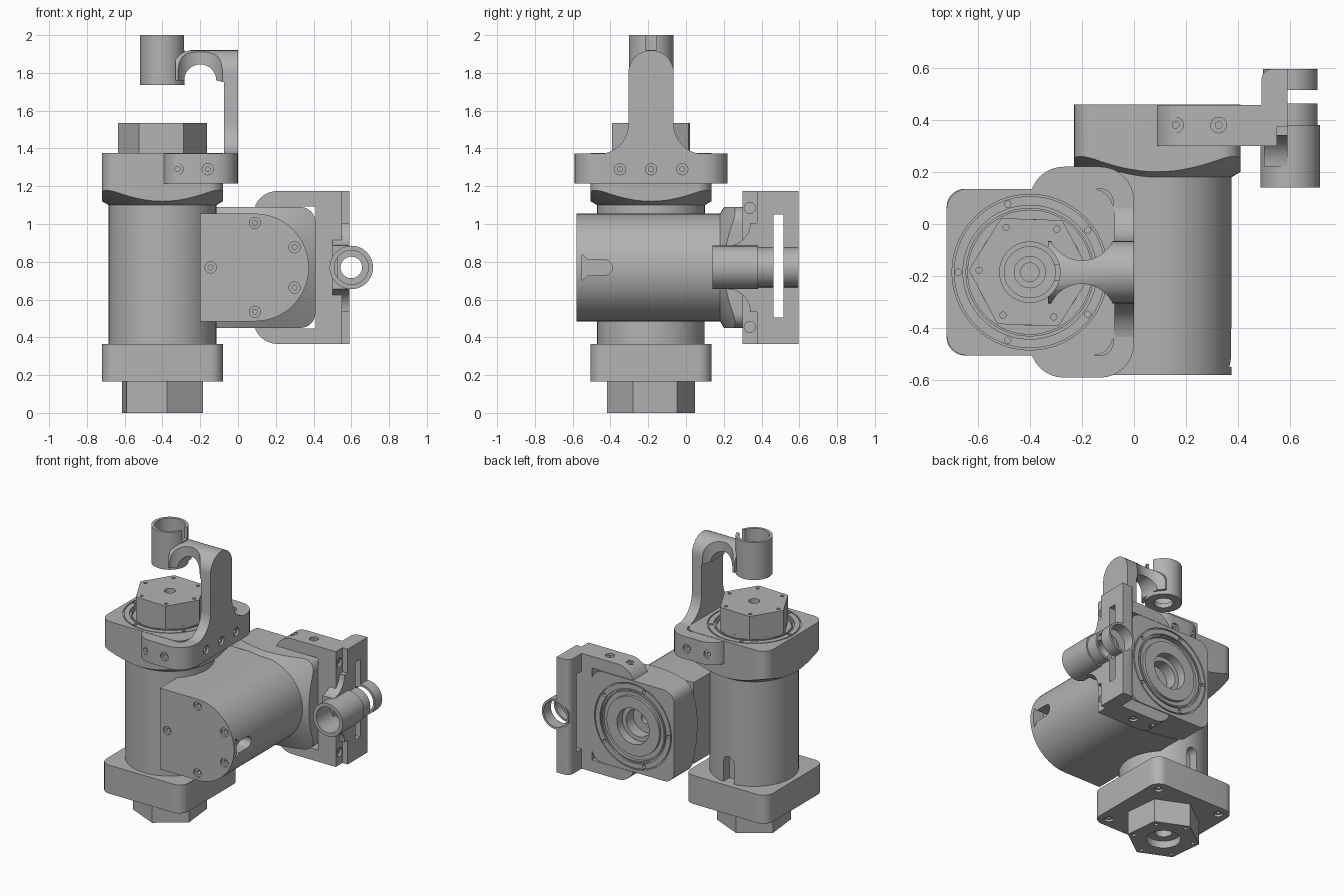
import bpy, bmesh, math

cube = bpy.data.objects.get("Cube")
if cube:
    bpy.data.objects.remove(cube, do_unlink=True)

grey = bpy.data.materials.new("machined grey")
grey.use_nodes = True
colour = (0.45, 0.45, 0.45, 1)
grey.diffuse_color = colour
grey.node_tree.nodes["Principled BSDF"].inputs["Base Color"].default_value = colour

# In-plane (u, v) and depth w mapped to world for each extrusion axis
PLACE = {"X": lambda u, v, w: (w, u, v),
         "Y": lambda u, v, w: (u, w, v),
         "Z": lambda u, v, w: (u, v, w)}


def arc(cu, cv, r, a0, a1, n=16):
    angles = [math.radians(a0 + (a1 - a0) * i / n) for i in range(n + 1)]
    return [(cu + r * math.cos(a), cv + r * math.sin(a)) for a in angles]


def circle(cu, cv, r, n=64, turn=0):
    return arc(cu, cv, r, turn, turn + 360, n)[:-1]


def rounded(u0, u1, v0, v1, r):
    return (arc(u1 - r, v1 - r, r, 0, 90, 8) + arc(u0 + r, v1 - r, r, 90, 180, 8)
            + arc(u0 + r, v0 + r, r, 180, 270, 8) + arc(u1 - r, v0 + r, r, 270, 360, 8))


def loft(name, low, high, w0, w1, axis):
    bm = bmesh.new()
    put = PLACE[axis]
    a = [bm.verts.new(put(u, v, w0)) for u, v in low]
    b = [bm.verts.new(put(u, v, w1)) for u, v in high]
    bm.faces.new(a)
    bm.faces.new(b)
    for i in range(len(a)):
        j = (i + 1) % len(a)
        bm.faces.new((a[i], a[j], b[j], b[i]))
    bmesh.ops.recalc_face_normals(bm, faces=bm.faces)
    mesh = bpy.data.meshes.new(name)
    bm.to_mesh(mesh)
    bm.free()
    mesh.materials.append(grey)
    obj = bpy.data.objects.new(name, mesh)
    bpy.context.collection.objects.link(obj)
    return obj


def prism(name, pts, w0, w1, axis):
    return loft(name, pts, pts, w0, w1, axis)


def box(name, x, y, z):
    return prism(name, [(x[0], y[0]), (x[1], y[0]), (x[1], y[1]), (x[0], y[1])], *z, "Z")


def combine(target, tools, operation="DIFFERENCE"):
    for tool in tools:
        mod = target.modifiers.new("shape", "BOOLEAN")
        mod.operation, mod.solver, mod.object = operation, "EXACT", tool
        graph = bpy.context.evaluated_depsgraph_get()
        mesh = bpy.data.meshes.new_from_object(target.evaluated_get(graph))
        target.modifiers.clear()
        target.data = mesh
        bpy.data.objects.remove(tool, do_unlink=True)
    return target


def drill(target, spots, r, face, depth, axis):
    # Blind holes; the sign of depth is the drilling direction
    start = face - math.copysign(0.01, depth)
    combine(target, [prism("drill", circle(u, v, r, 64 if r > 0.05 else 16), start, face + depth, axis)
                     for u, v in spots])


def bolts(target, spots, face, side, axis):
    drill(target, spots, 0.03, face, 0.015 * side, axis)
    drill(target, spots, 0.013, face, 0.05 * side, axis)


def groove(target, cu, cv, r0, r1, face, depth, axis):
    ring = prism("ring", circle(cu, cv, r1), face + 0.01, face - depth, axis)
    combine(ring, [prism("core", circle(cu, cv, r0), face + 0.05, face - 0.1, axis)])
    combine(target, [ring])


def polar(cu, cv, r, angles):
    return [arc(cu, cv, r, a, a, 1)[0] for a in angles]


def motor_flange(name, cu, cv, w0, w1, axis):
    # Square flange whose back corners are turned off by a cone
    h = 0.32
    part = prism(name, rounded(cu - h, cu + h, cv - h, cv + h, 0.08), w0, w1, axis)
    cone = loft("cone", circle(cu, cv, 0.285), circle(cu, cv, 0.81), w0, w1 + 0.03, axis)
    combine(part, [cone], "INTERSECT")
    for r0, r1, depth in ((0.292, 0.299, 0.008), (0.247, 0.257, 0.012), (0.205, 0.238, 0.02)):
        groove(part, cu, cv, r0, r1, w1, depth, axis)
    drill(part, polar(cu, cv, 0.275, range(36, 360, 72)), 0.012, w1, -0.03, axis)
    return part


VX, VY = -0.40, -0.185   # upright motor axis
HX, HZ = 0.09, 0.77      # level motor axis
TX = 0.60                # side tube axis

# Upright motor
body = prism("upright_body", circle(VX, VY, 0.285), 0.36, 1.11, "Z")
slot = [(VX - 0.04, 0.3), (VX + 0.04, 0.3)] + arc(VX, 0.51, 0.04, 0, 180)
combine(body, [prism("slot", slot, 0.03, 0.2, "Y")])
motor_flange("upright_flange", VX, VY, 1.10, 1.375, "Z")
base = prism("base_flange", rounded(VX - 0.32, VX + 0.32, VY - 0.32, VY + 0.32, 0.07), 0.165, 0.365, "Z")
bolts(base, polar(VX, VY, 0.35, (45, 135, 225, 315)), 0.165, 1, "Z")

# Hexagonal hubs
lower = prism("lower_hex_hub", circle(VX, VY, 0.235, 6, 36), 0, 0.17, "Z")
drill(lower, [(VX, VY)], 0.11, 0, 0.05, "Z")
drill(lower, [(VX, VY)], 0.055, 0, 0.1, "Z")
drill(lower, polar(VX, VY, 0.195, range(36, 396, 60)), 0.012, 0, 0.03, "Z")
upper = prism("upper_hex_hub", circle(VX, VY, 0.235, 6, -2), 1.34, 1.535, "Z")
drill(upper, [(VX, VY)], 0.036, 1.535, -0.06, "Z")
drill(upper, polar(VX, VY, 0.195, range(-2, 358, 60)), 0.012, 1.535, -0.03, "Z")

# Level motor
outline = [(-0.2, HZ - 0.285)] + arc(HX, HZ, 0.285, -90, 90, 32) + [(-0.2, HZ + 0.285)]
body = prism("level_body", outline, -0.58, 0.2, "Y")
slot = ([(-0.55, HZ + 0.07), (-0.55, HZ - 0.07), (-0.52, HZ - 0.04)]
        + arc(-0.43, HZ, 0.04, -90, 90) + [(-0.52, HZ + 0.04)])
combine(body, [prism("slot", slot, 0.29, 0.42, "X")])
bolts(body, polar(HX, HZ, 0.235, (90, 27, -27, -90, 180)), -0.58, 1, "Y")
flange = motor_flange("level_flange", HX, HZ, 0.18, 0.46, "Y")
drill(flange, [(HX, HZ)], 0.125, 0.46, -0.06, "Y")
drill(flange, [(HX, HZ)], 0.095, 0.46, -0.14, "Y")
drill(flange, [(HX, HZ)], 0.035, 0.46, -0.2, "Y")

# Upper clamp around the upright flange
clamp = prism("upper_clamp", rounded(-0.4, 0, -0.59, 0.22, 0.13), 1.215, 1.373, "Z")
combine(clamp, [prism("gap", rounded(-0.9, -0.08, -0.505, 0.135, 0.05), 1.1, 1.5, "Z")])
bolts(clamp, [(y, 1.29) for y in (-0.35, VY, -0.02)], 0, -1, "X")
for face, side in ((-0.59, 1), (0.22, -1)):
    bolts(clamp, [(x, 1.29) for x in (-0.32, -0.16)], face, side, "Y")

# Upper arm with flared foot and round top
W = 0.12
arm = (arc(VY, 1.80, W, 0, 180) + arc(VY - W - 0.16, 1.53, 0.16, 0, -90)
       + arc(VY + W + 0.16, 1.53, 0.16, 270, 180))
prism("upper_arm", arm, -0.075, 0, "X")

# Hook from arm to the upper tube, waisted in plan
hook_side = ([(-0.07, 1.75)] + arc(-0.2, 1.76, 0.085, 0, 180) + [(-0.33, 1.76), (-0.33, 1.9), (-0.25, 1.92), (-0.07, 1.92)])
hook = prism("upper_hook", hook_side, VY - W, VY + W, "Y")
dome = arc(VY, 1.80, W, 0, 180) + [(VY - W, 1.6), (VY + W, 1.6)]
combine(hook, [prism("dome", dome, -0.5, 0.1, "X")], "INTERSECT")
combine(hook, [prism("waist", circle(-0.2, VY + s * 0.175, 0.13), 1.6, 2.1, "Z") for s in (-1, 1)])
combine(hook, [prism("bore", circle(VX, VY, 0.105), 1.6, 2.1, "Z")])

# Upper tube
tube = prism("upper_tube", circle(VX, VY, 0.118), 1.737, 2.0, "Z")
drill(tube, [(VX, VY)], 0.098, 2.0, -0.23, "Z")
drill(tube, [(VX, VY)], 0.06, 1.737, 0.1, "Z")
combine(tube, [box("slit", (VX + 0.05, VX + 0.2), (VY - 0.03, VY + 0.03), (1.92, 2.1))])

# Side clamp around the level flange
clamp = prism("side_clamp", rounded(0.08, 0.53, 0.365, 1.175, 0.13), 0.30, 0.458, "Y")
combine(clamp, [box("corner", (0.35, 0.53), (0.30, 0.458), (0.365, 1.175))], "UNION")
combine(clamp, [box("gap", (-0.3, 0.41), (0.2, 0.6), (0.447, 1.093))])
for face, side in ((0.365, 1), (1.175, -1)):
    bolts(clamp, [(0.16, 0.38), (0.325, 0.38)], face, side, "Z")

# Side plate with long slot
plate = prism("side_plate", arc(0.53, 0.555, 0.04, 180, 90, 8) + [(0.59, 0.595), (0.59, 0.375), (0.55, 0.375),
              (0.55, 0.30), (0.49, 0.30)], 0.365, 1.175, "Z")
bolts(plate, [(0.338, 0.455), (0.338, 1.085)], 0.55, -1, "X")

# Flared web carrying the side tube
web = ([(0.22, HZ - 0.115)] + arc(0.22, HZ - 0.235, 0.12, 90, 0, 10) + [(0.38, HZ - 0.235), (0.38, HZ + 0.235)]
       + arc(0.22, HZ + 0.235, 0.12, 0, -90, 10))
web = prism("side_web", web, 0.50, 0.59, "X")
tube = prism("side_tube", circle(TX, HZ, 0.115), 0.14, 0.38, "Y")
tail = prism("side_tube_tail", circle(TX, HZ, 0.105), 0.38, 0.595, "Y")

# Bore and slot through every side part
for part in (plate, web, tube, tail):
    combine(part, [prism("front_bore", circle(TX, HZ, 0.09), 0.1, 0.33, "Y"),
                   prism("hole", circle(TX, HZ, 0.057), 0.05, 0.7, "Y"),
                   prism("rear_bore", circle(TX, HZ, 0.09), 0.41, 0.7, "Y"),
                   box("slot", (0.4, 0.8), (0.462, 0.515), (0.505, 1.05))])

# Smooth round walls, keep edges sharp
bpy.ops.object.select_all(action="DESELECT")
for obj in bpy.context.scene.objects:
    if obj.type == "MESH":
        obj.select_set(True)
        bpy.context.view_layer.objects.active = obj
bpy.ops.object.shade_smooth_by_angle(angle=math.radians(30))
